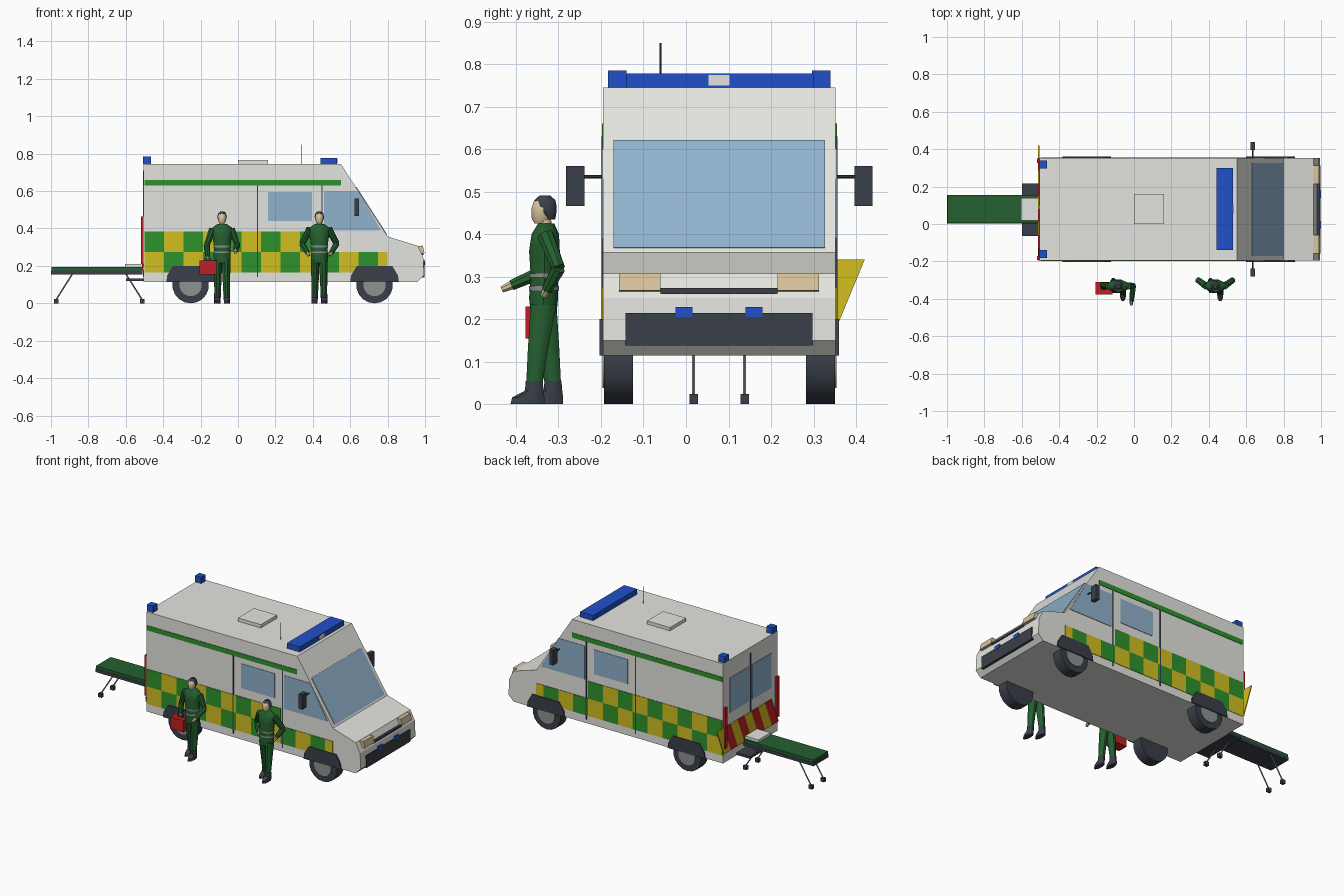
import bpy, bmesh, math
from mathutils import Vector

if "Cube" in bpy.data.objects:
    bpy.data.objects.remove(bpy.data.objects["Cube"])


def material(name, hex_code):
    m = bpy.data.materials.new(name)
    rgb = [int(hex_code[i:i + 2], 16) / 255 for i in (0, 2, 4)]
    lin = [c / 12.92 if c <= 0.04045 else ((c + 0.055) / 1.055) ** 2.4 for c in rgb]
    m.diffuse_color = (*lin, 1)
    m.use_nodes = True
    m.node_tree.nodes["Principled BSDF"].inputs["Base Color"].default_value = m.diffuse_color
    return m


WHITE = material("body white", "E4E4DF")
BLUE = material("beacon blue", "2050C8")
GLASS = material("window glass", "90B2CC")
YELLOW = material("livery yellow", "D2BF20")
GREEN = material("livery green", "2F922C")
UNIFORM = material("uniform green", "246030")
DARK = material("charcoal", "3A3F48")
RED = material("signal red", "C02024")
CREAM = material("cream", "D8C49C")
GREY = material("metal grey", "909292")


def finish(name, bm, mat, smooth=False):
    bmesh.ops.recalc_face_normals(bm, faces=bm.faces)
    me = bpy.data.meshes.new(name)
    bm.to_mesh(me)
    bm.free()
    me.materials.append(mat)
    ob = bpy.data.objects.new(name, me)
    bpy.context.collection.objects.link(ob)
    if smooth:
        bpy.ops.object.select_all(action='DESELECT')
        ob.select_set(True)
        bpy.context.view_layer.objects.active = ob
        bpy.ops.object.shade_smooth_by_angle(angle=math.radians(40))
    return ob


def skin_rings(bm, rings):
    """Join a list of equal vertex rings and cap the ends."""
    vs = [[bm.verts.new(p) for p in r] for r in rings]
    n = len(vs[0])
    for a, b in zip(vs, vs[1:]):
        for i in range(n):
            bm.faces.new((a[i], a[(i + 1) % n], b[(i + 1) % n], b[i]))
    bm.faces.new(vs[0])
    bm.faces.new(vs[-1])


def prism(name, pts, axis, a, b, mat):
    """Extrude a polygon along y (points are x,z) or x (points are y,z)."""
    bm = bmesh.new()
    put = (lambda p, t: (p[0], t, p[1])) if axis == 'y' else (lambda p, t: (t, p[0], p[1]))
    skin_rings(bm, [[put(p, t) for p in pts] for t in (a, b)])
    return finish(name, bm, mat)


def box(name, x0, x1, y0, y1, z0, z1, mat):
    return prism(name, [(x0, z0), (x1, z0), (x1, z1), (x0, z1)], 'y', y0, y1, mat)


def rod(name, p, q, r1, r2, mat, n=8):
    """Tapered cylinder between two points."""
    p, q = Vector(p), Vector(q)
    rot = (q - p).to_track_quat('Z', 'Y')
    ring = lambda c, r: [c + rot @ Vector((r * math.cos(t), r * math.sin(t), 0))
                         for t in (2 * math.pi * (i + .5) / n for i in range(n))]
    bm = bmesh.new()
    skin_rings(bm, [ring(p, r1), ring(q, r2)])
    return finish(name, bm, mat, True)


def loft(name, rings, mat, n=10):
    """Stacked ellipses: (x, y, z, rx, ry)."""
    bm = bmesh.new()
    skin_rings(bm, [[(x + rx * math.cos(2 * math.pi * i / n), y + ry * math.sin(2 * math.pi * i / n), z)
                     for i in range(n)] for x, y, z, rx, ry in rings])
    return finish(name, bm, mat, True)


# --- Van shell ---
Y0, Y1, XR = -0.195, 0.352, -0.505
prism("van_body", [(XR, .115), (.96, .115), (.995, .15), (.99, .25), (.96, .308), (.80, .357),
                   (.55, .745), (XR, .745)], 'y', Y0, Y1, WHITE)

# Windscreen plate lying on the sloped front
n = Vector((.388, .25)).normalized() * .004
slope = lambda z: Vector((.55 + .25 * (.745 - z) / .388, z))
a, b = slope(.62), slope(.367)
prism("windscreen", [a - n, b - n, b + n, a + n], 'y', -.17, .327, GLASS)

# --- Side livery, windows, door gaps, arches, wheels, mirrors ---
STEP = .104
for s, y, tag in ((-1, Y0, "near"), (1, Y1, "far")):
    out = lambda d: y + s * d

    def panel(name, x0, x1, z0, z1, mat, d=.003):
        box(f"{name}_{tag}", x0, x1, y, out(d), z0, z1, mat)

    panel("roof_stripe", -.5, .55, .63, .66, GREEN)
    for row, (z0, z1, end) in enumerate(((.165, .275, .80), (.275, .385, .45))):
        i = 0
        while -.5 + i * STEP < end - .02:
            x = -.5 + i * STEP
            panel("check", x, min(x + STEP, end), z0, z1, YELLOW if (i + row) % 2 == 0 else GREEN)
            i += 1
    panel("side_window", .16, .395, .44, .595, GLASS)
    prism(f"cab_window_{tag}", [(.46, .39), (.765, .39), (.645, .60), (.46, .60)], 'y', y, out(.003), GLASS)
    panel("door_gap", .102, .108, .14, .63, DARK, .004)
    panel("door_gap", .447, .453, .14, .63, DARK, .004)
    for x, end in ((-.253, "rear"), (.73, "front")):
        prism(f"{end}_arch_{tag}", [(x - .13, .115), (x + .13, .115), (x + .125, .15), (x + .095, .2),
                                    (x - .095, .2), (x - .125, .15)], 'y', y, out(.008), DARK)
        rod(f"{end}_tyre_{tag}", (x, out(-.07), .098), (x, out(-.002), .098), .098, .098, DARK, 18)
        rod(f"{end}_hub_{tag}", (x, out(-.01), .098), (x, out(.002), .098), .06, .06, GREY, 18)
    rod(f"mirror_arm_{tag}", (.635, y, .535), (.635, out(.05), .535), .004, .004, DARK, 6)
    box(f"mirror_{tag}", .622, .648, out(.044), out(.087), .466, .56, DARK)
    # Rear corner beacons and tall tail lights
    box(f"rear_beacon_{tag}", -.508, -.465, out(-.055), out(-.012), .745, .785, BLUE)
    box(f"tail_light_{tag}", -.519, XR, out(-.025), out(-.003), .21, .465, RED)

# --- Roof fittings ---
box("roof_hatch", 0, .16, 0, .16, .745, .766, WHITE)
box("light_bar", .44, .53, -.14, .30, .745, .778, BLUE)
box("light_bar_lens", .53, .533, .053, .102, .75, .774, WHITE)
rod("antenna", (.34, -.06, .745), (.34, -.06, .85), .002, .002, DARK, 6)

# --- Nose ---
for y in (-.158, .215):
    prism("headlight", [(.945, .306), (.988, .308), (.997, .268), (.96, .262)], 'y', y, y + .098, CREAM)
box("grille", .96, .992, -.06, .215, .259, .273, DARK)
box("bumper", .97, .998, -.142, .297, .138, .215, DARK)
for y in (-.025, .14):
    box("grille_beacon", .98, 1.0, y, y + .04, .205, .229, BLUE)

# --- Rear doors: windows, centre gap, slanted warning stripes ---
for y in (-.13, .095):
    box("rear_window", XR - .003, XR, y, y + .19, .41, .63, GLASS)
box("rear_door_gap", XR - .004, XR, .075, .082, .14, .71, DARK)
W = (Y1 - Y0) / 8
for i in range(8):
    y = Y0 + i * W
    prism("warning_stripe", [(y, .175), (y + W, .175), (y + 2 * W, .34), (y + W, .34)], 'x',
          XR - .007, XR - .001, YELLOW if i % 2 else RED)
box("rear_step", -.60, -.50, -.065, .217, .118, .132, DARK)

# --- Stretcher ---
box("stretcher_frame", -1.0, -.51, .004, .156, .155, .175, DARK)
box("stretcher_mattress", -.998, -.51, .006, .154, .175, .193, UNIFORM)
box("stretcher_pillow", -.605, -.51, .02, .14, .193, .21, WHITE)
for y in (.018, .138):
    for xt, xb in ((-.885, -.972), (-.60, -.513)):
        rod("stretcher_leg", (xt, y, .158), (xb, y, .02), .004, .004, GREY, 6)
        box("stretcher_castor", xb - .012, xb + .012, y - .01, y + .01, 0, .024, DARK)


# --- Crew members, facing -y ---
def crew(tag, cx, cy, arms, stride):
    at = lambda p: (cx + p[0], cy + p[1], p[2])

    def part(name, rings, mat, n=10):
        loft(f"{tag}_{name}", [(*at(r), r[3], r[4]) for r in rings], mat, n)

    part("torso", [(0, 0, .215, .042, .032), (0, 0, .25, .046, .036), (0, .002, .30, .043, .034),
                   (0, .002, .36, .052, .038), (0, .004, .40, .058, .034), (0, .006, .425, .024, .02)], UNIFORM)
    for z in (.268, .298):
        part("reflective_band", [(0, .001, z, .047, .0375), (0, .001, z + .01, .047, .0375)], GREY)
    part("neck", [(0, .004, .41, .014, .016), (0, .002, .445, .014, .016)], CREAM)
    part("head", [(0, -.008, .425, .012, .014), (0, -.005, .437, .019, .024), (0, -.003, .46, .022, .027),
                  (0, -.002, .478, .019, .022), (0, 0, .487, .008, .01)], CREAM)
    part("hair", [(0, .015, .435, .015, .013), (0, .011, .45, .0235, .02), (0, .007, .465, .025, .025),
                  (0, .003, .48, .021, .026), (0, .003, .491, .01, .013)], DARK)
    for s, (elbow, hand) in zip((-1, 1), arms):
        sh = (s * .05, .004, .398)
        wrist = tuple(Vector(elbow).lerp(Vector(hand), .78))
        rod(f"{tag}_upper_arm", at(sh), at(elbow), .02, .016, UNIFORM)
        rod(f"{tag}_forearm", at(elbow), at(wrist), .017, .013, UNIFORM)
        rod(f"{tag}_hand", at(wrist), at(hand), .011, .008, CREAM)
        # Legs and boots
        fy = s * stride
        part("leg", [(s * .024, fy, .045, .017, .02), (s * .023, fy * .6, .13, .02, .025),
                     (s * .022, 0, .235, .023, .032)], UNIFORM)
        part("boot", [(s * .026, fy - .016, 0, .017, .042), (s * .026, fy - .014, .016, .017, .04),
                      (s * .025, fy, .032, .018, .023), (s * .024, fy, .055, .018, .021)], DARK)


crew("crew_a", -.085, -.335, (((-.082, .008, .31), (-.075, -.008, .232)),
                              ((.08, .005, .315), (.07, -.098, .27))), -.022)
crew("crew_b", .435, -.335, (((-.092, .035, .32), (-.055, .0, .255)),
                             ((.092, .035, .32), (.055, .0, .255))), -.022)

# --- Medical case ---
box("medical_case", -.207, -.115, -.378, -.31, .155, .23, RED)
box("case_handle", -.18, -.142, -.35, -.338, .23, .242, DARK)
